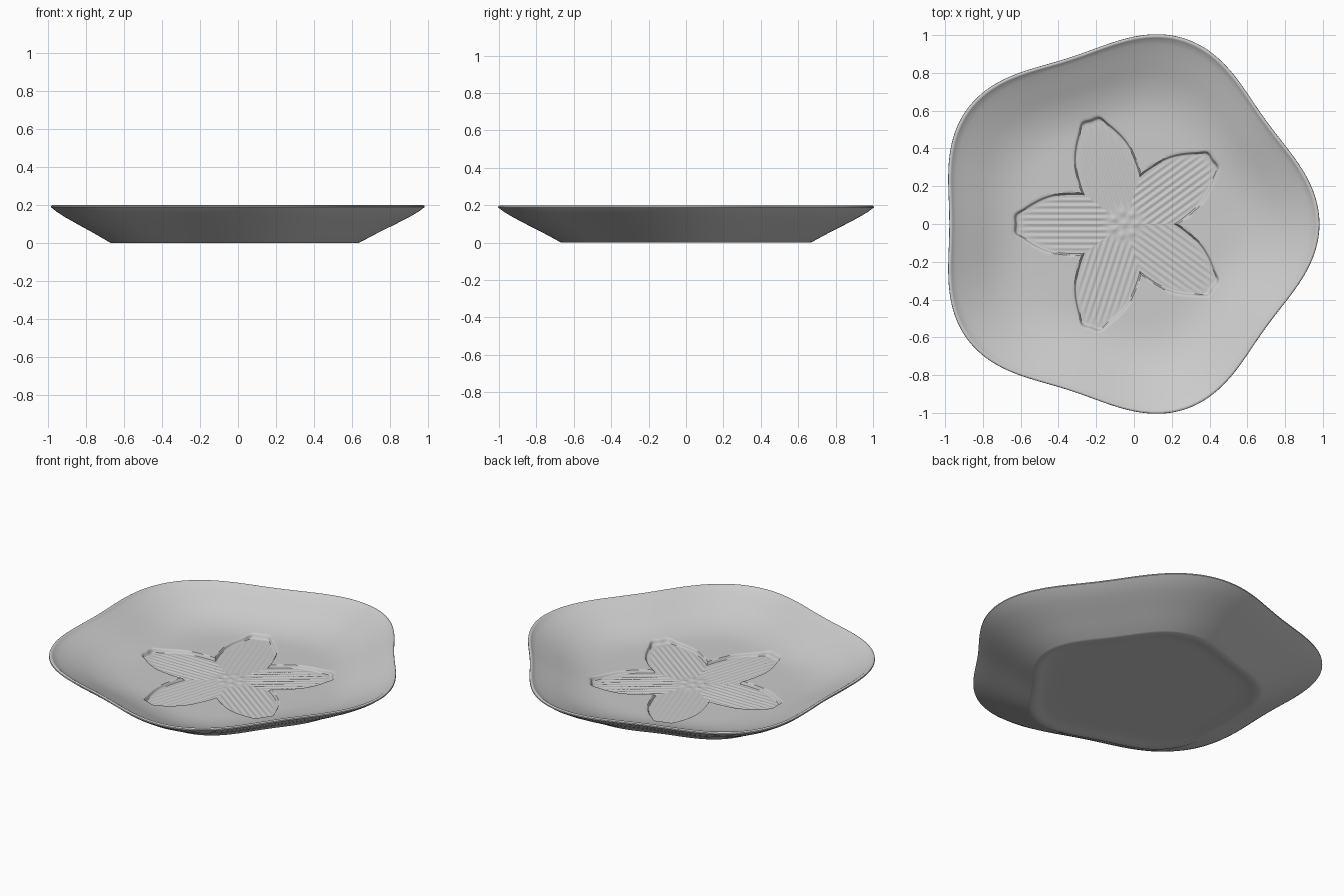
import bpy, bmesh, math
from math import cos, sin, radians, pi, exp

cube = bpy.data.objects.get("Cube")
if cube:
    bpy.data.objects.remove(cube, do_unlink=True)

SEGMENTS = 600
CENTRE_X = -0.05
FLOWER_Z = 0.036
PETAL_EDGE = [(0, .585), (5, .585), (9, .54), (20, .435), (28, .35), (36, .28)]
INNER_WALL = [(0, .051), (.5, .053), (.6, .058), (.68, .072), (.76, .096),
              (.85, .133), (.93, .168), (.975, .19)]
OUTER_SIDE = [(.98, .195), (.986, .199), (.993, .199), (.999, .195), (1, .188),
              (.97, .165), (.92, .135), (.85, .098), (.76, .052), (.672, .004),
              (.662, 0), (.635, 0), (.62, .002), (.6, .006), (.57, .009), (.53, .01)]


def smooth(t):
    t = max(0, min(1, t))
    return t * t * (3 - 2 * t)


def curve(points, x):
    """Smooth monotone interpolation through a few points."""
    n = len(points)
    k = max(i for i in range(n - 1) if i == 0 or points[i][0] <= x)

    def slope(i):
        a, b = points[max(i - 1, 0)], points[min(i + 1, n - 1)]
        return (b[1] - a[1]) / (b[0] - a[0])
    (x0, y0), (x1, y1) = points[k], points[k + 1]
    h = x1 - x0
    t = min(1, (x - x0) / h)
    s = smooth(t)
    return (y0 * (1 - s) + y1 * s + h * slope(k) * t * (1 - t) ** 2
            - h * slope(k + 1) * t * t * (1 - t))


def dish_radius(a):
    return 0.98 + 0.052 * cos(5 * a)


def petal_angle(a):
    """Signed angle from the axis of the nearest petal, in degrees."""
    return math.degrees(a) % 72 - 36


def flower_radius(a):
    return curve(PETAL_EDGE, abs(petal_angle(a)))


def flower_height(r, a, edge):
    """Sunken petals with fine lengthwise ribs and a beaded centre."""
    across = r * sin(radians(petal_angle(a)))
    fade = smooth((r - .07) / .06) * smooth((edge - r) / .06)
    z = FLOWER_Z + .002 * fade * cos(2 * pi * across / .032)
    x, y = r * cos(a), r * sin(a)
    beads = [(0, 0)] + [(.062 * cos(i * pi / 3.5), .062 * sin(i * pi / 3.5)) for i in range(7)]
    for bx, by in beads:
        z += .006 * exp(-((x - bx) ** 2 + (y - by) ** 2) / .016 ** 2)
    return z


angles = [2 * pi * i / SEGMENTS for i in range(SEGMENTS)]
bm = bmesh.new()
rings = []


def add_ring(place):
    """place(angle) gives the radius and height of one point."""
    ring = []
    for a in angles:
        r, z = place(a)
        ring.append(bm.verts.new((CENTRE_X + r * cos(a), r * sin(a), z)))
    rings.append(ring)


# Flower floor
for i in range(1, 43):
    def petal_point(a, t=i / 42):
        edge = flower_radius(a) - .018
        return edge * t, flower_height(edge * t, a, edge)
    add_ring(petal_point)

# Step from the petals up to the bowl
for i in range(1, 6):
    def step_point(a, t=i / 5):
        edge = flower_radius(a)
        top = curve(INNER_WALL, edge / dish_radius(a))
        return edge - .018 * (1 - t), FLOWER_Z + (top - FLOWER_Z) * smooth(t)
    add_ring(step_point)

# Bowl interior
for i in range(1, 25):
    def bowl_point(a, t=i / 24):
        start = flower_radius(a) / dish_radius(a)
        s = start + (.975 - start) * t
        return s * dish_radius(a), curve(INNER_WALL, s)
    add_ring(bowl_point)

# Rim, outer wall and foot
for s, z in OUTER_SIDE:
    add_ring(lambda a: (s * dish_radius(a), z))

for inner, outer in zip(rings, rings[1:]):
    for i in range(SEGMENTS):
        j = (i + 1) % SEGMENTS
        bm.faces.new((inner[i], outer[i], outer[j], inner[j]))

# Close the centre of the flower and the underside
hub = bm.verts.new((CENTRE_X, 0, flower_height(0, 0, .5)))
base = bm.verts.new((CENTRE_X, 0, .01))
for i in range(SEGMENTS):
    j = (i + 1) % SEGMENTS
    bm.faces.new((hub, rings[0][i], rings[0][j]))
    bm.faces.new((base, rings[-1][j], rings[-1][i]))
bmesh.ops.recalc_face_normals(bm, faces=bm.faces)

mesh = bpy.data.meshes.new("flower_dish")
bm.to_mesh(mesh)
bm.free()
dish = bpy.data.objects.new("flower_dish", mesh)
bpy.context.collection.objects.link(dish)

# Plain grey glaze
glaze = bpy.data.materials.new("grey_glaze")
glaze.use_nodes = True
colour = (0.6, 0.6, 0.6, 1)
glaze.diffuse_color = colour
glaze.node_tree.nodes["Principled BSDF"].inputs["Base Color"].default_value = colour
mesh.materials.append(glaze)

bpy.context.view_layer.objects.active = dish
dish.select_set(True)
bpy.ops.object.shade_smooth_by_angle(angle=radians(40))
